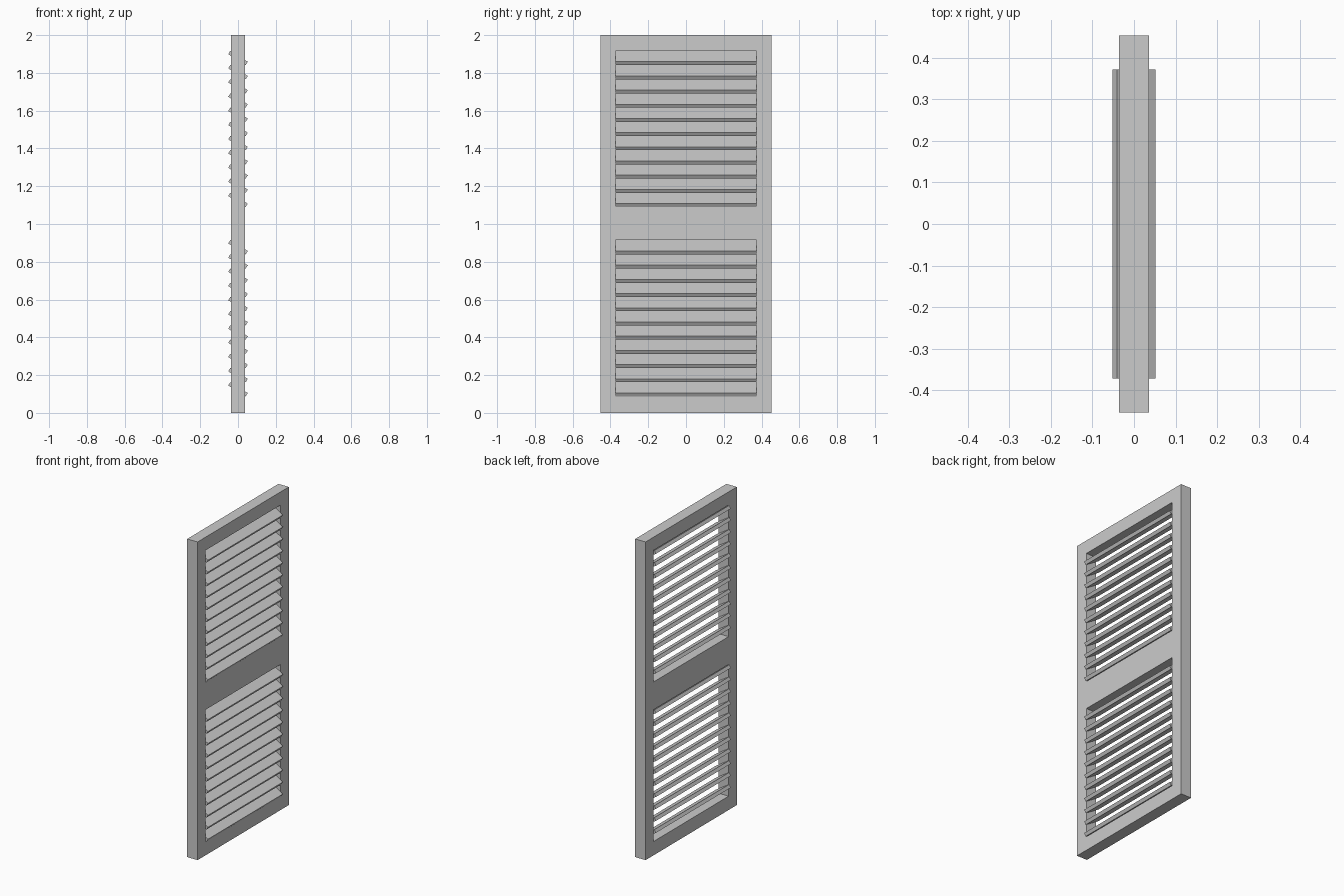
import bpy, bmesh, math
from mathutils import Matrix, Vector

cube = bpy.data.objects.get("Cube")
if cube:
    bpy.data.objects.remove(cube, do_unlink=True)

paint = bpy.data.materials.new("grey_paint")
paint.use_nodes = True
colour = (0.6, 0.6, 0.6, 1)
paint.diffuse_color = colour
paint.node_tree.nodes["Principled BSDF"].inputs["Base Color"].default_value = colour

HALF_DEPTH, HALF_WIDTH, HALF_OPENING = 0.036, 0.453, 0.372
OPENINGS = {"lower": (0.087, 0.915), "upper": (1.09, 1.917)}
SLATS, SLAT_HEIGHT = 11, 0.076
SLAT_DEPTH, SLAT_THICKNESS, TILT = 0.109, 0.021, math.radians(32)


def make_object(name, bm):
    mesh = bpy.data.meshes.new(name)
    bm.to_mesh(mesh)
    bm.free()
    mesh.materials.append(paint)
    ob = bpy.data.objects.new(name, mesh)
    bpy.context.collection.objects.link(ob)
    return ob


# Frame: a flat panel with two openings, thickened evenly to both sides
ys = [-HALF_WIDTH, -HALF_OPENING, HALF_OPENING, HALF_WIDTH]
zs = [0, *OPENINGS["lower"], *OPENINGS["upper"], 2]
bm = bmesh.new()
grid = [[bm.verts.new((0, y, z)) for y in ys] for z in zs]
for r in range(len(zs) - 1):
    for c in range(len(ys) - 1):
        if c == 1 and r in (1, 3):
            continue
        bm.faces.new((grid[r][c], grid[r][c + 1], grid[r + 1][c + 1], grid[r + 1][c]))
bmesh.ops.dissolve_limit(bm, angle_limit=0.01, verts=bm.verts, edges=bm.edges)
frame = make_object("frame", bm)
solid = frame.modifiers.new("thickness", "SOLIDIFY")
solid.thickness = HALF_DEPTH * 2
solid.offset = 0

# Slats: tilted boards, low on the +x side, filling each opening
for level, (low, high) in OPENINGS.items():
    first = low + SLAT_HEIGHT / 2
    pitch = (high - low - SLAT_HEIGHT) / (SLATS - 1)
    for i in range(SLATS):
        bm = bmesh.new()
        bmesh.ops.create_cube(bm, size=1)
        bmesh.ops.scale(bm, verts=bm.verts,
                        vec=Vector((SLAT_DEPTH, HALF_OPENING * 2, SLAT_THICKNESS)))
        bmesh.ops.rotate(bm, verts=bm.verts, matrix=Matrix.Rotation(TILT, 3, "Y"))
        slat = make_object(f"{level}_slat_{i + 1}", bm)
        slat.location.z = first + i * pitch
